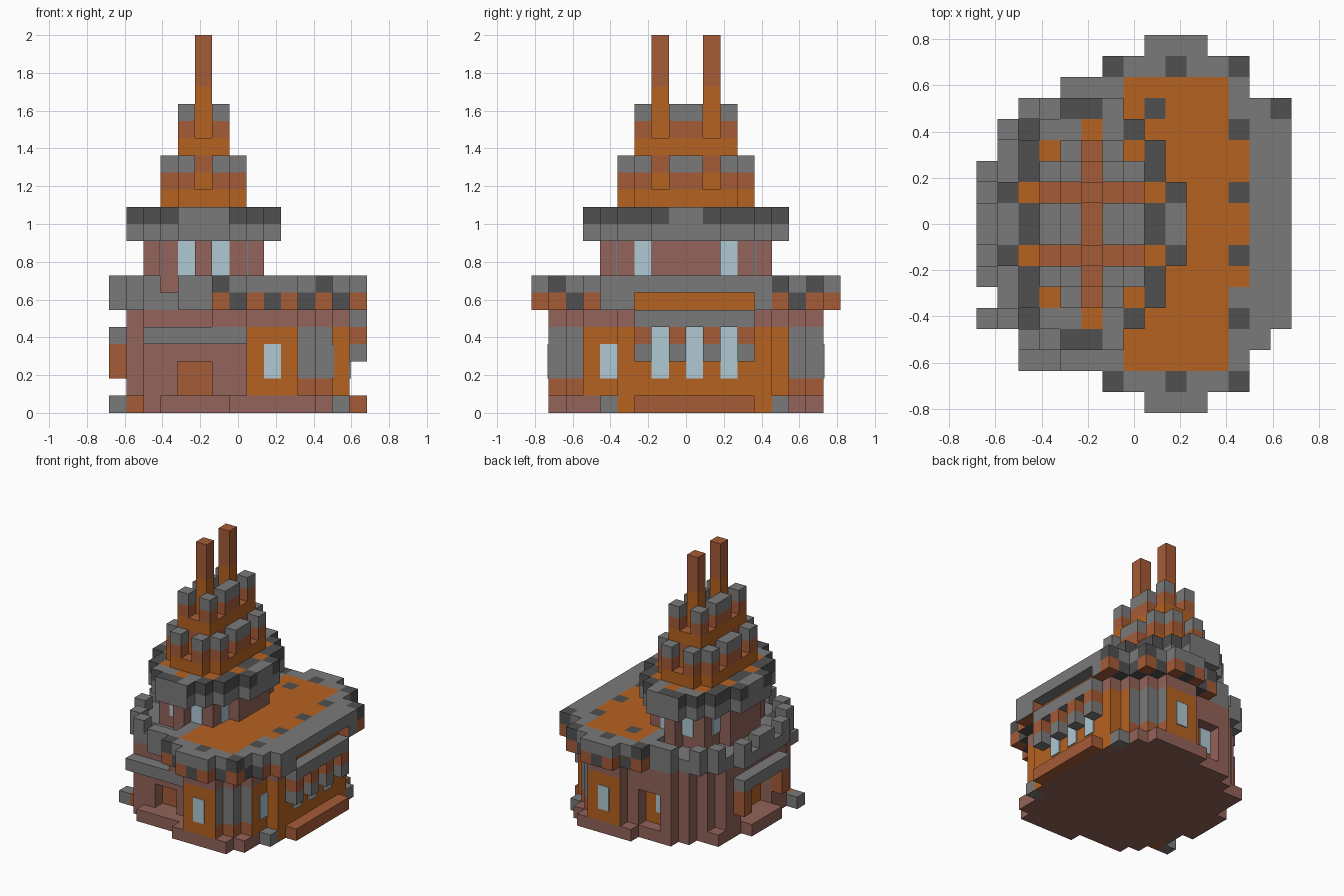
import bpy, bmesh
from mathutils import Vector

cube = bpy.data.objects.get("Cube")
if cube:
    bpy.data.objects.remove(cube, do_unlink=True)

U = 1 / 11                                   # size of one block
COLOURS = {
    "stone_grey": (0.195, 0.195, 0.195),
    "dark_stone": (0.08, 0.08, 0.08),
    "orange_wood": (0.47, 0.122, 0.015),
    "brown_brick": (0.375, 0.105, 0.038),
    "rose_brick": (0.29, 0.125, 0.103),
    "window_glass": (0.43, 0.58, 0.65),
}
GREY, DARK, WOOD, BRICK, ROSE, GLASS = range(6)
mats = []
for name, rgb in COLOURS.items():
    m = bpy.data.materials.new(name)
    m.use_nodes = True
    m.diffuse_color = (*rgb, 1)
    m.node_tree.nodes["Principled BSDF"].inputs["Base Color"].default_value = (*rgb, 1)
    mats.append(m)

parts, solid = [], set()


def at(i, j, k):
    return Vector(((i - 7.5) * U, (j - 9) * U, k * U))


def part(name, cells, rule):
    """Register a set of blocks; rule is a colour or a function of cell and face normal."""
    cells = set(cells) - solid
    solid.update(cells)
    parts.append((name, cells, rule))


def block(i0, i1, j0, j1, k0, k1):
    return {(i, j, k) for i in range(i0, i1 + 1) for j in range(j0, j1 + 1) for k in range(k0, k1 + 1)}


def plan(first, rows):
    """Floor plan from front row spans, mirrored to the back."""
    out = set()
    for n, (a, b) in enumerate(rows):
        for i in range(a, b + 1):
            out |= {(i, first + n), (i, 17 - first - n)}
    return out


def raise_plan(p, k0, k1):
    return {(i, j, k) for i, j in p for k in range(k0, k1 + 1)}


def mirror_y(cells):
    return {(c[0], 17 - c[1], *c[2:]) for c in cells} | set(cells)


def finish(name, bm, used):
    me = bpy.data.meshes.new(name)
    bm.to_mesh(me)
    bm.free()
    for c in used:
        me.materials.append(mats[c])
    bpy.context.scene.collection.objects.link(bpy.data.objects.new(name, me))


def pane(name, lo, hi):
    """Thin glass panel between two corners in block units."""
    a, b = at(*lo), at(*hi)
    bm = bmesh.new()
    bmesh.ops.create_cube(bm, size=1)
    for v in bm.verts:
        v.co = Vector([(a[n] + b[n]) / 2 + v.co[n] * (b[n] - a[n]) for n in range(3)])
    finish(name, bm, [GLASS])


# Floor plans
band = plan(1, [(8, 10), (6, 11), (4, 12), (2, 12)] + [(1, 13)] * 4)
band |= {(13, 13), (2, 3), (3, 3), (3, 14), (4, 15), (5, 15)}
body = band - {(6, 2), (7, 2)}
base = body | plan(1, [(7, 11), (6, 12), (3, 12), (1, 12)])
eaves = plan(0, [(8, 10), (6, 12), (4, 12), (2, 13), (1, 14), (1, 14)] + [(0, 14)] * 3) | {(14, 14)}
keep = plan(4, [(5, 5), (3, 7), (3, 7), (2, 8), (2, 8)])
ring = plan(3, [(4, 6), (3, 7), (2, 8), (2, 8), (1, 9), (1, 9)])


# Main walls, with a recessed door, back alcove and end alcove
def wall_colour(c, n):
    i, j, k = c
    if n.x > 0.5:
        if 5 <= j <= 13 and i == 13 or k and j in (3, 4, 14) and i == 12:
            return WOOD
        if i < 8 or k == 0:
            return ROSE
        return BRICK if k == 1 else GREY
    if n.x < -0.5 and i == 2 and 7 <= j <= 10:
        return WOOD
    if n.y < -0.5 and j == 4 and i in (4, 5):
        return BRICK
    if n.y > 0.5 and j == 14 and i in (5, 6):
        return WOOD
    if k and abs(n.y) > 0.5 and i >= 8:
        if i <= 10 or i == 13:
            return WOOD
        return BRICK if k == 1 else GREY
    return ROSE


# Steps and loose foundation stones
part("corner_stone", {(1, 4, 0)}, BRICK)
part("foundation_stones", {(0, 4, 0), (13, 4, 0), (13, 14, 0)}, GREY)
part("front_step", block(3, 6, 2, 2, 0, 0), ROSE)
part("left_end_step", block(0, 0, 7, 10, 0, 0), ROSE)

alcoves = block(4, 5, 3, 3, 1, 2) | block(5, 6, 15, 15, 1, 3) | block(1, 1, 7, 10, 1, 3)
part("foundation", raise_plan(base, 0, 0), wall_colour)
part("main_walls", raise_plan(body, 1, 4) - alcoves, wall_colour)
part("wall_band", raise_plan(band, 5, 5), ROSE)

# Canopies
part("front_canopy", block(2, 7, 2, 2, 4, 4), GREY)
part("left_end_canopy", block(0, 0, 6, 11, 4, 4), GREY)
part("left_end_posts", block(0, 0, 6, 6, 2, 3) | block(0, 0, 11, 11, 2, 3), BRICK)

# Window gallery with brackets, beam and sill
part("gallery_beam", block(14, 14, 6, 12, 5, 5), GREY)
part("gallery_brackets", {(14, j, k) for j in (6, 8, 10, 12) for k in (3, 4)},
     lambda c, n: BRICK if c[2] == 4 else GREY)
part("gallery_sill", block(14, 14, 6, 12, 0, 0), BRICK)

# Corbel course under the roof, then the parapet walk
slot = block(14, 14, 6, 12, 6, 6)


def corbel_colour(c, n):
    i, j, k = c
    if i < 6:
        return DARK if n.z > 0.5 and i == 2 and j in (4, 13) else GREY
    if i == 13 and 5 <= j <= 13:
        return WOOD
    if n.x > 0.5 and i >= 13:
        return GREY if j in (4, 5, 13) else BRICK
    return DARK if i % 2 or j in (2, 15) else BRICK


part("corbel_course", raise_plan(eaves, 6, 6) - slot, corbel_colour)
merlons = mirror_y({(0, 6), (0, 8), (1, 4), (2, 3), (4, 2), (5, 2)})
part("parapet_merlons", raise_plan(merlons, 7, 7), GREY)

# Flat roof
studs = mirror_y({(6, 1), (9, 1), (12, 1), (12, 4), (12, 7)}) | {(14, 14), (8, 14)}


def roof_colour(c, n):
    i, j, k = c
    if (i, j) in studs:
        return DARK
    if n.z > 0.5 and 2 <= j <= 15 and (7 <= i <= 11 or (i == 12 and 6 <= j <= 12)):
        return WOOD
    return GREY


part("roof_slab", {c for c in raise_plan(eaves - keep, 7, 7) if c[0] >= 6}, roof_colour)

# Tower room and its overhanging gallery
part("tower_room", raise_plan(keep, 7, 9), ROSE)
floor = mirror_y({(2, 7), (8, 7), (3, 5), (7, 5), (5, 4)})
pale = mirror_y({(1, 8), (9, 8), (6, 3), (3, 4), (4, 4), (6, 4)})


def ring_colour(c, n):
    i, j, k = c
    if n.z > 0.5:
        return WOOD if (i, j) in floor else GREY if (i, j) in pale else DARK
    middle = 4 <= i <= 6 if abs(n.y) > 0.5 else j in (8, 9)
    return GREY if k == 10 or middle else DARK


part("tower_gallery", raise_plan(ring, 10, 11), ring_colour)


# Two stepped tiers cut by crossing channels
def tier(name, p, k0):
    channels = {(i, j) for i, j in p if i == 5 or j in (7, 10)}
    part(name, raise_plan(p - channels, k0, k0 + 2) | raise_plan(channels, k0, k0),
         lambda c, n: BRICK if n.z > 0.5 and c[2] == k0 else (WOOD, BRICK, GREY)[c[2] - k0])


lower = plan(5, [(4, 6), (3, 7), (3, 7), (3, 7)])
upper = plan(6, [(4, 6)] * 3)
tier("lower_tier", lower, 12)
part("tier_core", raise_plan(upper, 13, 14), lambda c, n: WOOD if c[2] == 13 else BRICK)
tier("upper_tier", upper, 15)

# Twin spires
part("spires", block(5, 5, 7, 7, 16, 21) | block(5, 5, 10, 10, 16, 21),
     lambda c, n: BRICK if c[2] >= 19 else WOOD)

# Turn the blocks into meshes, keeping only outside faces
DIRS = [Vector(d) for d in ((1, 0, 0), (-1, 0, 0), (0, 1, 0), (0, -1, 0), (0, 0, 1), (0, 0, -1))]
for name, cells, rule in parts:
    bm, used = bmesh.new(), []
    for c in sorted(cells):
        for d in DIRS:
            if tuple(int(c[n] + d[n]) for n in range(3)) in solid:
                continue
            s = Vector((d.y, d.z, d.x))
            t = d.cross(s)
            mid = Vector(c) + Vector((0.5, 0.5, 0.5)) + d / 2
            corners = [mid + (a * s + b * t) / 2 for a, b in ((-1, -1), (1, -1), (1, 1), (-1, 1))]
            f = bm.faces.new([bm.verts.new(at(*p)) for p in corners])
            colour = rule(c, d) if callable(rule) else rule
            if colour not in used:
                used.append(colour)
            f.material_index = used.index(colour)
    bmesh.ops.remove_doubles(bm, verts=bm.verts, dist=0.001)
    finish(name, bm, used)

# Windows
T = 0.08
for side, j in (("front", 1 - T), ("back", 17)):
    pane(side + "_window", (9, j, 2), (10, j + T, 4))
for j in (7, 9, 11):
    pane("gallery_window", (14, j, 2), (14 + T, j + 1, 5))
pane("corner_window", (13, 4, 2), (13 + T, 5, 4))
pane("alcove_window", (5, 15, 2), (6, 15 + T, 4))
for i in (4, 6):
    pane("tower_front_window", (i, 5 - T, 8), (i + 1, 5, 10))
    pane("tower_back_window", (i, 13, 8), (i + 1, 13 + T, 10))
for j in (6, 11):
    pane("tower_right_window", (8, j, 8), (8 + T, j + 1, 10))
    pane("tower_left_window", (3 - T, j, 8), (3, j + 1, 10))
